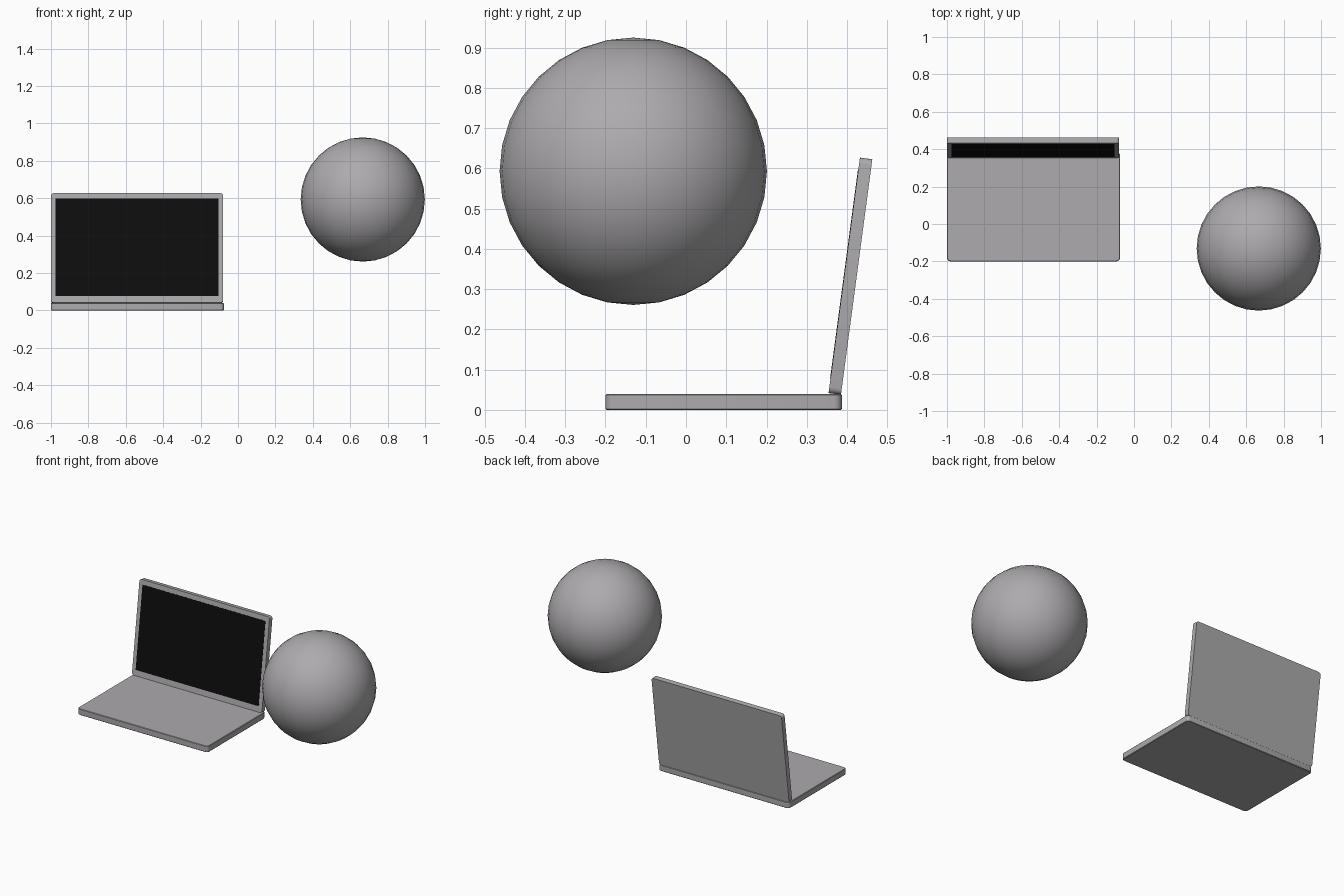
import bpy, bmesh, math
from mathutils import Matrix, Vector

if "Cube" in bpy.data.objects:
    bpy.data.objects.remove(bpy.data.objects["Cube"])


def material(name, rgb):
    m = bpy.data.materials.new(name)
    m.diffuse_color = (*rgb, 1)
    m.use_nodes = True
    m.node_tree.nodes["Principled BSDF"].inputs["Base Color"].default_value = m.diffuse_color
    return m


GREY = material("warm_grey", (0.42, 0.405, 0.42))
BLACK = material("screen_black", (0.004, 0.004, 0.004))


def slab(name, lo, hi, axis, radius, mat, rim=0.0):
    """Box with the four edges along one axis rounded, and optionally a fine rim bevel."""
    lo, hi = Vector(lo), Vector(hi)
    bm = bmesh.new()
    bmesh.ops.create_cube(bm, size=1)
    bmesh.ops.transform(bm, verts=bm.verts, matrix=Matrix.Translation((lo + hi) / 2)
                        @ Matrix.Diagonal((*(hi - lo), 1)))
    if radius:
        edges = [e for e in bm.edges
                 if abs((e.verts[0].co - e.verts[1].co).normalized()[axis]) > 0.9]
        bmesh.ops.bevel(bm, geom=edges, offset=radius, segments=4, profile=0.5, affect='EDGES')
    if rim:
        edges = [e for e in bm.edges
                 if abs(e.verts[0].co[axis] - e.verts[1].co[axis]) < 1e-5
                 and e.calc_face_angle(0) > 1]
        bmesh.ops.bevel(bm, geom=edges, offset=rim, segments=1, affect='EDGES')
    me = bpy.data.meshes.new(name)
    bm.to_mesh(me)
    bm.free()
    ob = bpy.data.objects.new(name, me)
    bpy.context.collection.objects.link(ob)
    me.materials.append(mat)
    bpy.context.view_layer.objects.active = ob
    ob.select_set(True)
    bpy.ops.object.shade_smooth_by_angle(angle=math.radians(30))
    ob.select_set(False)
    return ob


# Keyboard half
slab("laptop_base", (-1, -0.2, 0), (-0.075, 0.387, 0.04), 2, 0.02, GREY, 0.003)

# Lid and screen, modelled upright and leaned back about the hinge
lid = slab("laptop_lid", (-1, 0, 0), (-0.079, 0.031, 0.59), 1, 0.015, GREY)
screen = slab("laptop_screen", (-0.976, -0.001, 0.036), (-0.105, 0.003, 0.56), 1, 0, BLACK)
for part in (lid, screen):
    part.location = (0, 0.354, 0.042)
    part.rotation_euler.x = -math.radians(7.6)

# Floating ball
bpy.ops.mesh.primitive_uv_sphere_add(segments=32, ring_count=16, radius=0.332,
                                     location=(0.667, -0.131, 0.593))
ball = bpy.context.object
ball.name = "ball"
ball.data.materials.append(GREY)
bpy.ops.object.shade_smooth()
